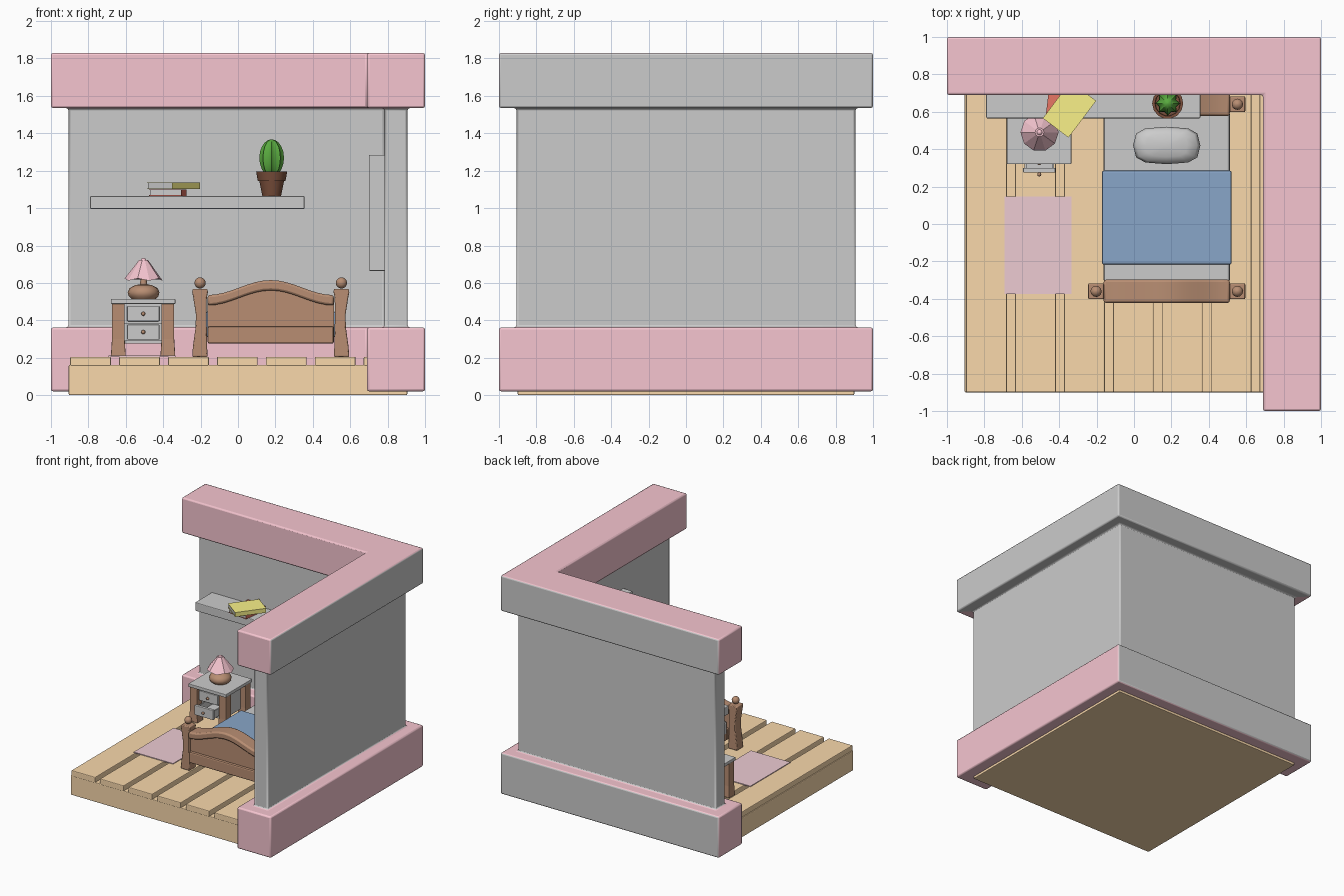
import bpy, bmesh, math
from mathutils import Vector, Matrix

if "Cube" in bpy.data.objects:
    bpy.data.objects.remove(bpy.data.objects["Cube"])


def mat(name, r, g, b):
    m = bpy.data.materials.new(name)
    m.diffuse_color = (r, g, b, 1)
    m.use_nodes = True
    m.node_tree.nodes["Principled BSDF"].inputs["Base Color"].default_value = m.diffuse_color
    return m


GREY = mat("plain_grey", .8, .8, .8)
PINK = mat("pink", .92, .56, .63)
FLOOR = mat("pale_wood", .95, .69, .41)
WOOD = mat("brown_wood", .48, .27, .17)
BLUE = mat("blue", .25, .38, .58)
RUG = mat("rug_pink", .85, .6, .65)
YELLOW = mat("yellow", .95, .88, .25)
RED = mat("red", .8, .18, .13)
GREEN = mat("green", .1, .4, .05)
CLAY = mat("clay", .2, .08, .045)


def finish(name, bm, mats, bevel=0, smooth=None, segs=2):
    bmesh.ops.recalc_face_normals(bm, faces=bm.faces)
    me = bpy.data.meshes.new(name)
    bm.to_mesh(me)
    bm.free()
    ob = bpy.data.objects.new(name, me)
    bpy.context.collection.objects.link(ob)
    for m in mats:
        if m:
            me.materials.append(m)
    if bevel:
        mod = ob.modifiers.new("bevel", 'BEVEL')
        mod.width, mod.segments = bevel, segs
        mod.limit_method = 'ANGLE'
    if smooth:
        bpy.context.view_layer.objects.active = ob
        bpy.ops.object.select_all(action='DESELECT')
        ob.select_set(True)
        bpy.ops.object.shade_smooth_by_angle(angle=math.radians(smooth))
    return ob


def loft(name, rings, mats, bevel=0, smooth=None, pick=None):
    """Skin a stack of equal-length point rings; pick(level, side) gives a material slot."""
    bm = bmesh.new()
    vs = [[bm.verts.new(p) for p in r] for r in rings]
    n = len(rings[0])
    for k in range(len(vs) - 1):
        for i in range(n):
            j = (i + 1) % n
            f = bm.faces.new((vs[k][i], vs[k][j], vs[k + 1][j], vs[k + 1][i]))
            if pick:
                f.material_index = pick(k, i)
    bm.faces.new(vs[0][::-1])
    bm.faces.new(vs[-1])
    return finish(name, bm, mats, bevel, smooth)


def box(name, x0, x1, y0, y1, z0, z1, m=None, bevel=0):
    rings = [[(x0, y0, z), (x1, y0, z), (x1, y1, z), (x0, y1, z)] for z in (z0, z1)]
    return loft(name, rings, [m], bevel)


def lathe(name, cx, cy, prof, n, m=None, smooth=None, rib=0):
    """Revolve (radius, z) pairs; rib pulls in every second column."""
    rings = [[(cx + r * (1 - rib * (i % 2)) * math.cos(math.tau * i / n),
               cy + r * (1 - rib * (i % 2)) * math.sin(math.tau * i / n), z)
              for i in range(n)] for r, z in prof]
    return loft(name, rings, [m], 0, smooth)


def ball(r, z, steps=8, rz=None):
    rz = rz or r
    return [(max(r * math.sin(math.pi * k / steps), .001), z - rz * math.cos(math.pi * k / steps))
            for k in range(steps + 1)]


# Floor slab and planks
box("floor_slab", -.905, .905, -.9, .9, 0, .162, FLOOR, .006)
for k in range(7):
    x = -.897 + k * .2615
    box(f"floor_plank_{k}", x, min(x + .218, .9), -.9, .88, .155, .205, FLOOR, .006)

# L-shaped walls with thick base and top bands, one lofted body
LEVELS = [(.02, 1, .69), (.362, 1, .69), (.362, .907, .782),
          (1.535, .907, .782), (1.535, 1, .69), (1.83, 1, .69)]


def wall_slot(k, i):
    if k == 2 or (i == 5 and k != 1) or (i == 4 and k > 2):
        return 1
    return 0


loft("corner_walls",
     [[(-o, o, z), (-o, i, z), (i, i, z), (i, -o, z), (o, -o, z), (o, o, z)] for z, o, i in LEVELS],
     [PINK, GREY], .012, 35, wall_slot)

# Window frame with cross bars on the right wall
wx = (.70, .79)
for k, y in enumerate((-.30, .24)):
    box(f"window_side_{k}", *wx, y, y + .06, .665, 1.285, None, .005)
for k, z in enumerate((.665, 1.225)):
    box(f"window_rail_{k}", *wx, -.24, .24, z, z + .06, None, .005)
box("window_bar_across", .705, .79, -.30, .30, .96, .992)
box("window_bar_upright", .71, .79, -.016, .016, .7, 1.25)
box("window_pane", .765, .79, -.25, .25, .7, 1.25)

# Wall shelf
box("wall_shelf", -.79, .355, .565, .79, .995, 1.065, None, .006)


# Books: cover boards and spine around a page block
def book(name, cx, cy, w, d, z0, z1, turn, m):
    t = .004
    parts = [("cover_low", -w, w, -d, d, z0, z0 + t, m), ("cover_top", -w, w, -d, d, z1 - t, z1, m),
             ("spine", w - t, w, -d, d, z0 + t, z1 - t, m),
             ("pages", -w + t, w - t, -d + t, d - t, z0 + t, z1 - t, None)]
    for p, *dims, c in parts:
        ob = box(f"{name}_{p}", *dims, c)
        ob.data.transform(Matrix.Translation((cx, cy, 0)) @ Matrix.Rotation(math.radians(turn), 4, 'Z'))


book("red_book", -.375, .655, .087, .11, 1.066, 1.1, -7, RED)
book("yellow_book", -.345, .612, .086, .123, 1.101, 1.137, -37, YELLOW)

# Potted cactus
px, py = .18, .645
lathe("cactus_pot", px, py, [(.05, 1.065), (.066, 1.145), (.074, 1.145), (.083, 1.195), (.068, 1.195),
                             (.066, 1.18)], 14, CLAY, 30)
lathe("cactus", px, py, ball(.066, 1.268, 10, .1), 16, GREEN, 60, .25)

# Nightstand
box("nightstand_top", -.68, -.335, .32, .665, .488, .515, None, .004)
for i, x in enumerate((-.64, -.375)):
    for j, y in enumerate((.365, .62)):
        rings = [[(x + sx * h, y + sy * h, z) for sx, sy in ((-1, -1), (1, -1), (1, 1), (-1, 1))]
                 for h, z in ((.04, .205), (.034, .30), (.034, .49))]
        loft(f"nightstand_leg_{i}{j}", rings, [WOOD], .004)
box("nightstand_body", -.61, -.405, .36, .64, .382, .49)
box("nightstand_back", -.61, -.405, .61, .64, .285, .39)
box("nightstand_bottom", -.61, -.405, .36, .64, .277, .292)
for i, x in enumerate((-.625, -.4)):
    box(f"nightstand_side_{i}", x, x + .012, .36, .64, .28, .49)
for name, y, z in (("upper", .335, .395), ("lower", .275, .297)):
    box(name + "_drawer_front", -.593, -.42, y, y + .025, z, z + .08, None, .004)
    for i, x in enumerate((-.585, -.438)):
        box(f"{name}_drawer_side_{i}", x, x + .01, y + .02, y + .25, z + .005, z + .065)
    box(name + "_drawer_base", -.585, -.428, y + .02, y + .25, z + .003, z + .012)
    lathe(name + "_drawer_knob", -.5065, y - .01, ball(.011, z + .04), 10, WOOD, 60)

# Table lamp
lx, ly = -.505, .49
lathe("lamp_base", lx, ly, [(.065, .515), (.08, .53), (.085, .55), (.075, .572), (.045, .588), (.02, .592),
                            (.016, .62), (.012, .72)], 16, WOOD, 40)
n = 10
rings = [[(lx + r * math.cos(math.tau * i / n), ly + r * math.sin(math.tau * i / n),
           z + (dz if i % 2 else 0)) for i in range(n)]
         for r, z, dz in ((.09, .618, .008), (.102, .612, .012), (.024, .722, 0))]
loft("lamp_shade", rings, [PINK])
lathe("lamp_finial", lx, ly, ball(.016, .717), 10, PINK, 60)

# Rug
box("rug", -.693, -.333, -.375, .147, .203, .211, RUG)


# Bed: the same arched board and posts at head and foot
def arch(t):
    return .535 + .08 * (.5 + .5 * math.cos(math.pi * t))


def arch_board(name, yc, depth, low, high, bevel):
    ts = [k / 8 - 1 for k in range(17)]
    prof = [(.175 + .337 * t, low(t)) for t in ts] + [(.175 + .337 * t, high(t)) for t in reversed(ts)]
    loft(name, [[(x, y, z) for x, z in prof] for y in (yc + depth, yc - depth)], [WOOD], bevel, 35)


for end, yc in (("foot", -.36), ("head", .64)):
    arch_board(end + "board_cap", yc, .062, lambda t: arch(t) - .055, arch, .012)
    arch_board(end + "board_panel", yc, .03, lambda t: .34, lambda t: arch(t) - .04, 0)
    box(end + "board_rail", -.162, .512, yc - .05, yc + .05, .275, .368, WOOD, .01)
    for side, xc, s in (("left", -.203, 1), ("right", .553, -1)):
        prof = [(-.042, .04, .205), (-.038, .038, .26), (-.024, .036, .36), (-.022, .035, .43),
                (-.036, .036, .52), (-.042, .042, .55), (-.04, .04, .568)]
        rings = [[(xc + s * a, yc - .042, z), (xc + s * b, yc - .042, z),
                  (xc + s * b, yc + .042, z), (xc + s * a, yc + .042, z)] for a, b, z in prof]
        loft(f"{end}_{side}_post", rings, [WOOD], .006, 35)
        lathe(f"{end}_{side}_post_ball", xc, yc, ball(.03, .6), 12, WOOD, 60)
box("bed_frame", -.155, .505, -.33, .61, .275, .34, WOOD)
box("mattress", -.162, .512, -.31, .6, .33, .432, None, .012)

# Blanket draped over the mattress
box("blanket", -.172, .522, -.217, .285, .31, .447, BLUE, .01)


# Pillow: squared-off ellipsoid
def sq(v, p):
    return math.copysign(abs(v) ** p, v)


rings = []
for k in range(7):
    a = math.pi * (k / 6 - .5)
    c = max(math.cos(a), .05) ** .7
    rings.append([(.175 + .18 * c * sq(math.cos(b), .65), .42 + .1 * c * sq(math.sin(b), .65),
                   .475 + .048 * math.sin(a)) for b in [math.tau * i / 12 for i in range(12)]])
loft("pillow", rings, [GREY], 0, 70)
